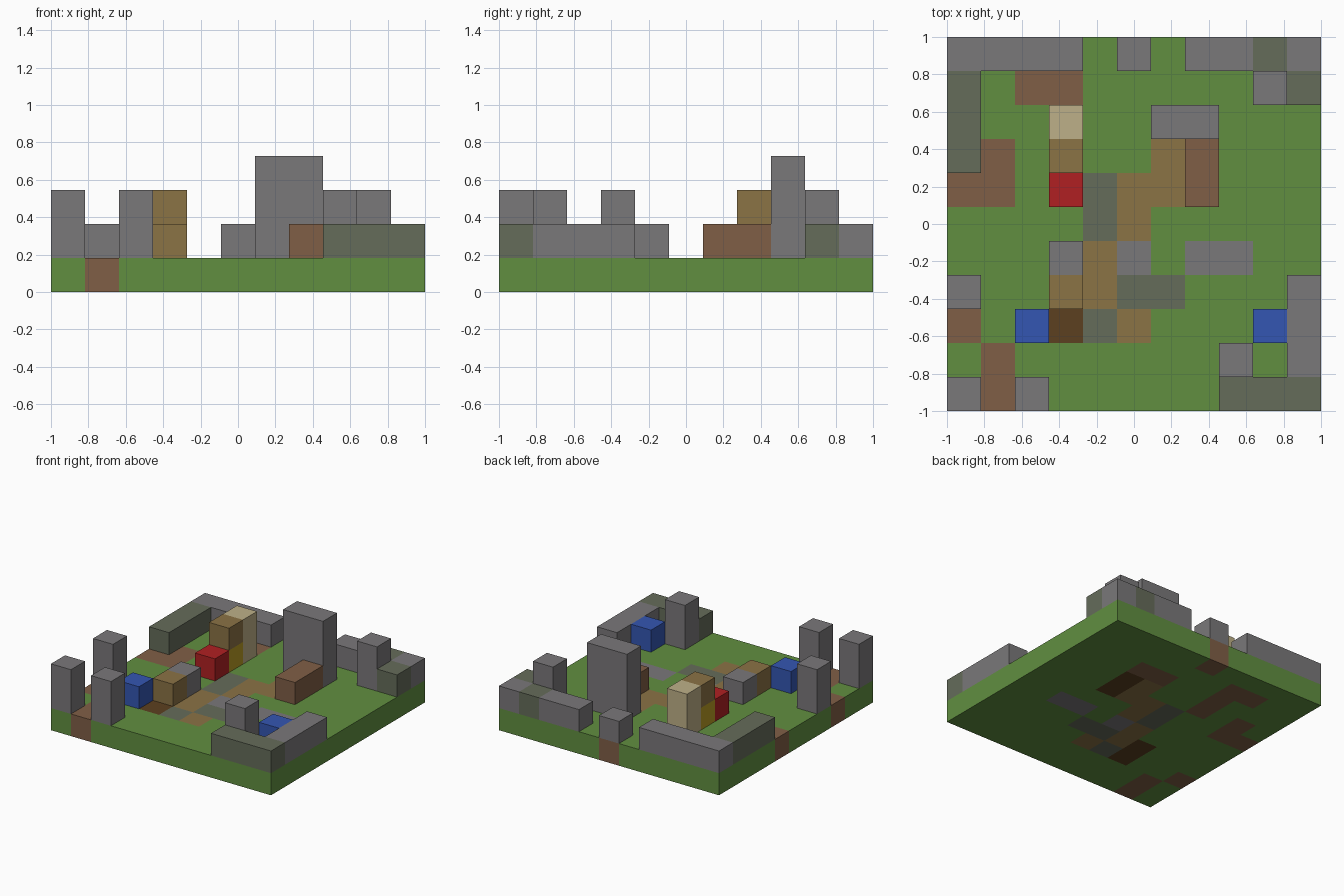
import bpy
import bmesh
import math

cube = bpy.data.objects.get("Cube")
if cube:
    bpy.data.objects.remove(cube, do_unlink=True)

N = 11            # cells along each side
CELL = 2 / N


# Flat colours
def linear(c):
    c /= 255
    return c / 12.92 if c <= 0.04045 else ((c + 0.055) / 1.055) ** 2.4


def material(name, *rgb):
    color = [linear(c) for c in rgb] + [1]
    mat = bpy.data.materials.new(name)
    mat.use_nodes = True
    mat.diffuse_color = color
    bsdf = next(n for n in mat.node_tree.nodes if n.type == 'BSDF_PRINCIPLED')
    bsdf.inputs["Base Color"].default_value = color
    bsdf.inputs["Roughness"].default_value = 0.9
    return mat


grass = material("grass_green", 97, 143, 64)
stone = material("stone_gray", 122, 120, 122)
moss = material("mossy_gray", 101, 108, 90)
dirt = material("dirt_brown", 128, 95, 70)
plank = material("plank_tan", 139, 115, 69)
wood = material("dark_wood", 92, 64, 32)
red = material("red", 176, 32, 34)
blue = material("blue", 52, 86, 178)
cream = material("cream", 190, 176, 136)
yellow = material("yellow", 184, 155, 35)

# Ground pattern, back row first
KEY = ".smdtk"
PATTERN = [
    ".....d.....",
    "..dd.......",
    "...d..dd...",
    ".d.d..tk...",
    "dd..mttk...",
    "....mt.....",
    "....ts.ss..",
    "...ktmm....",
    "d..kmt.....",
    ".d.........",
    ".d.........",
]


def finish(name, bm, mats):
    mesh = bpy.data.meshes.new(name)
    bm.to_mesh(mesh)
    bm.free()
    for m in mats:
        mesh.materials.append(m)
    obj = bpy.data.objects.new(name, mesh)
    bpy.context.collection.objects.link(obj)
    return obj


def make_ground():
    bm = bmesh.new()
    bmesh.ops.create_grid(bm, x_segments=N, y_segments=N, size=1)
    ext = bmesh.ops.extrude_face_region(bm, geom=bm.faces[:])
    verts = [g for g in ext["geom"] if isinstance(g, bmesh.types.BMVert)]
    bmesh.ops.translate(bm, verts=verts, vec=(0, 0, CELL))
    bmesh.ops.recalc_face_normals(bm, faces=bm.faces[:])
    # Each face takes the colour of the cell just behind it
    for f in bm.faces:
        p = f.calc_center_median() - f.normal * CELL * 0.3
        col = math.floor((p.x + 1) / CELL)
        row = math.floor((1 - p.y) / CELL)
        f.material_index = KEY.index(PATTERN[row][col])
    finish("ground", bm, [grass, stone, moss, dirt, plank, wood])


def block(name, mat, col, row, cols=1, rows=1, level=1, height=1):
    """Box on the cell grid; row 0 is the back, level 1 stands on the ground."""
    bm = bmesh.new()
    bmesh.ops.create_cube(bm, size=CELL)
    bmesh.ops.scale(bm, vec=(cols, rows, height), verts=bm.verts)
    obj = finish(name, bm, [mat])
    obj.location = (-1 + (col + cols / 2) * CELL,
                    1 - (row + rows / 2) * CELL,
                    (level + height / 2) * CELL)


make_ground()

# Ruined walls along the back
block("back_wall_right", stone, 0, 0, cols=4)
block("back_wall_stub", stone, 5, 0)
block("back_wall_left", stone, 7, 0, cols=2)
block("back_wall_moss", moss, 9, 0)
block("back_corner", stone, 10, 0)
block("back_corner_moss", moss, 10, 1)
block("side_wall_moss", moss, 0, 1, rows=3)

# Front corner wall
block("front_wall_moss", moss, 8, 10, cols=3)
block("front_side_wall", stone, 10, 7, rows=3)

# Two-block pillars
for i, (col, row) in enumerate([(9, 1), (8, 9), (0, 7), (0, 10), (2, 10)]):
    block(f"pillar_{i + 1}", stone, col, row, height=2)

# Tall slab with a low step in front
block("tall_slab", stone, 6, 2, cols=2, height=3)
block("dirt_step", dirt, 7, 3, rows=2)

# Standing figure of stacked blocks
block("cream_column", cream, 3, 2, height=2)
block("yellow_block", yellow, 3, 3)
block("upper_plank_block", plank, 3, 3, level=2)
block("red_block", red, 3, 4)

# Loose blocks
block("stone_block", stone, 3, 6)
block("plank_block", plank, 3, 7)
block("blue_block_right", blue, 2, 8)
block("blue_block_left", blue, 9, 8)
